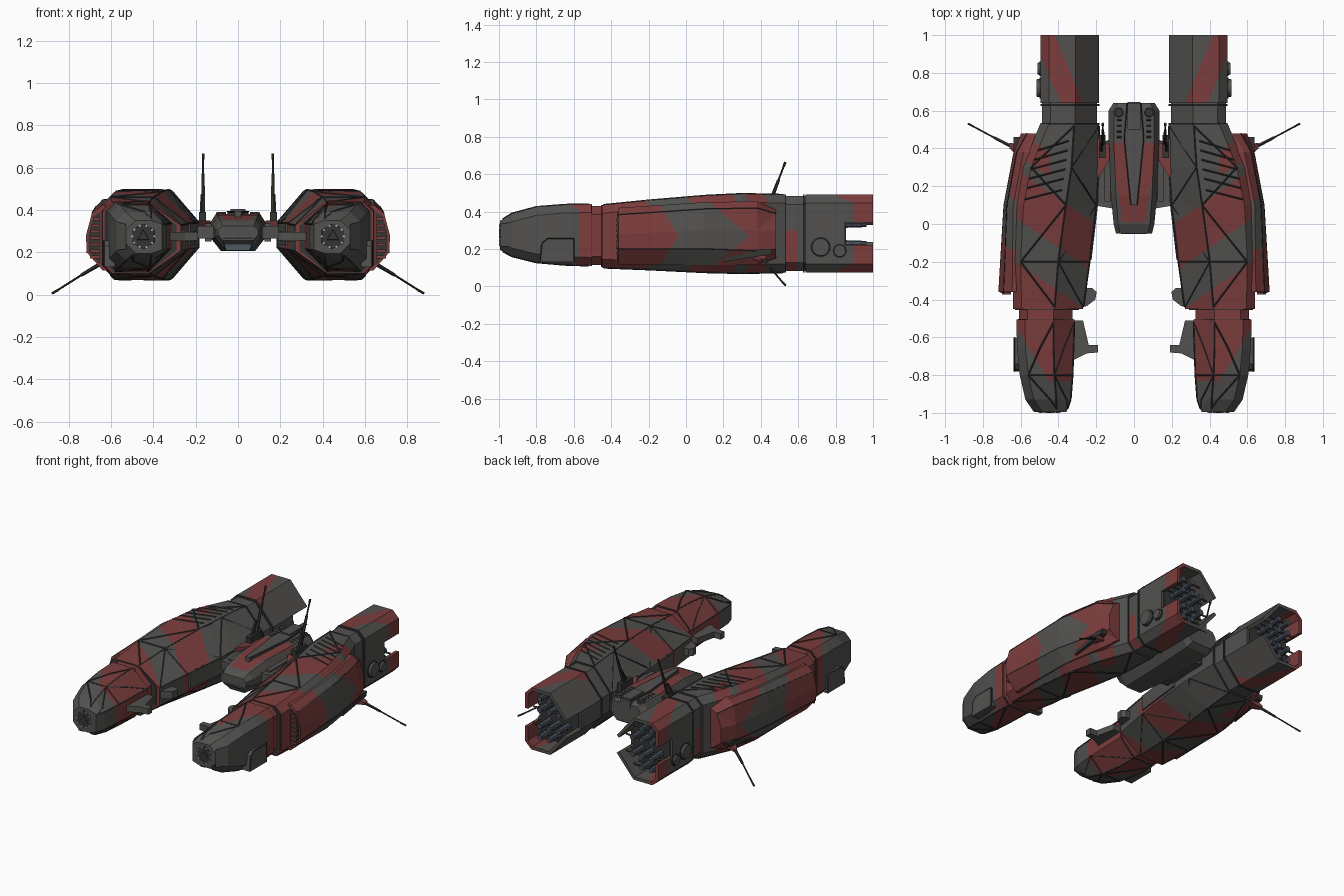
import bpy, bmesh, math
from mathutils import Vector as V, Matrix

if "Cube" in bpy.data.objects:
    bpy.data.objects.remove(bpy.data.objects["Cube"])

def material(name, r, g, b):
    m = bpy.data.materials.new(name)
    m.diffuse_color = (r, g, b, 1)
    m.use_nodes = True
    m.node_tree.nodes["Principled BSDF"].inputs["Base Color"].default_value = m.diffuse_color
    return m

GREY = material("hull grey", .085, .083, .079)
RED = material("faded red", .20, .046, .046)
DARK = material("dark trim", .036, .035, .034)
BLUE = material("window blue", .22, .30, .36)
STEEL = material("engine steel", .062, .078, .105)
LIGHT = material("light studs", .40, .44, .48)

def finish(bm, name, mats, mirror=True, recalc=True):
    if recalc:
        bmesh.ops.recalc_face_normals(bm, faces=bm.faces[:])
    me = bpy.data.meshes.new(name)
    bm.to_mesh(me)
    bm.free()
    ob = bpy.data.objects.new(name, me)
    bpy.context.collection.objects.link(ob)
    for m in mats:
        me.materials.append(m)
    if mirror:
        ob.modifiers.new("mirror", 'MIRROR')
    return ob

def loft(name, rings, mats, cuts=(), rule=None, mirror=True, caps=True, skip=()):
    """Skin rings of 3D points, cut along paint edges, colour faces by rule."""
    bm = bmesh.new()
    vs = [[bm.verts.new(p) for p in r] for r in rings]
    n = len(vs[0])
    for a, b in zip(vs, vs[1:]):
        for i in range(n):
            if i not in skip:
                bm.faces.new((a[i], a[(i+1) % n], b[(i+1) % n], b[i]))
    if caps:
        bm.faces.new(vs[0][::-1])
        bm.faces.new(vs[-1])
    for co, no in cuts:
        bmesh.ops.bisect_plane(bm, geom=bm.verts[:] + bm.edges[:] + bm.faces[:],
                               plane_co=co, plane_no=no)
    if rule:
        for f in bm.faces:
            f.material_index = int(rule(f.calc_center_median()))
    return finish(bm, name, mats, mirror, caps)

def prism(name, pts, lo, hi, mat, axis='z', mirror=True):
    put = {'z': lambda a, b, h: (a, b, h), 'y': lambda a, b, h: (a, h, b),
           'x': lambda a, b, h: (h, a, b)}[axis]
    return loft(name, [[put(a, b, h) for a, b in pts] for h in (lo, hi)], [mat], mirror=mirror)

def rect(a0, a1, b0, b1):
    return [(a0, b0), (a1, b0), (a1, b1), (a0, b1)]

def beam(bm, a, b, r1, r2=None, n=4):
    a, b = V(a), V(b)
    d = b - a
    mat = Matrix.Translation((a + b) / 2) @ d.to_track_quat('Z', 'Y').to_matrix().to_4x4()
    bmesh.ops.create_cone(bm, cap_ends=True, segments=n, radius1=r1,
                          radius2=r1 if r2 is None else r2, depth=d.length, matrix=mat)

def beams(name, items, mat, mirror=True):
    bm = bmesh.new()
    for it in items:
        beam(bm, *it)
    return finish(bm, name, [mat], mirror)

def ring(y, xi, xt, xo, z0, z1, c=.045):
    m = (z0 + z1) / 2
    return [V((x, y, z)) for x, z in (
        (xt, z1), (xo-c, z1), (xo, z1-c), (xo, m+.06), (xo, m-.06),
        (xo, z0+c), (xo-c, z0), (xt, z0), (xi, m-.06), (xi, m+.06))]

def surf(st, k, t, y):
    """Point on strip k of a hull, at fraction t across and position y."""
    for a, b in zip(st, st[1:]):
        if a[0] <= y <= b[0]:
            u = (y - a[0]) / (b[0] - a[0])
            r = ring(*[p + (q - p) * u for p, q in zip(a, b)])
            return r[k].lerp(r[(k+1) % 10], t)

def truss(name, st, ys, strips):
    """Zigzag struts on hull strips, broken at stations so they hug the surface."""
    items = []
    def run(k, t0, y0, t1, y1):
        cuts = [y0] + [s[0] for s in st if y0 < s[0] < y1] + [y1]
        p = [surf(st, k, t0 + (t1-t0)*(y-y0)/(y1-y0), y) for y in cuts]
        items.extend((a, b, .0045) for a, b in zip(p, p[1:]))
    for k in strips:
        for i, (y0, y1) in enumerate(zip(ys, ys[1:])):
            run(k, i % 2, y0, 1 - i % 2, y1)
            run(k, 0, y0, 0, y1)
        items.append((surf(st, k, 0, ys[1]), surf(st, k, 1, ys[1]), .0045))
    beams(name, items, DARK)

# Hull stations: y, inner x, top-edge x, outer x, bottom z, top z
NOSE = [(-.995, .358, .41, .53, .195, .35), (-.93, .335, .41, .575, .16, .39),
        (-.80, .325, .42, .605, .128, .425), (-.65, .32, .425, .62, .115, .437),
        (-.505, .315, .425, .622, .11, .44)]
MID = [(-.45, .27, .42, .64, .10, .435), (-.2, .235, .40, .645, .09, .46), (.1, .20, .36, .63, .075, .485),
       (.3, .187, .33, .59, .07, .495), (.53, .185, .315, .497, .075, .49)]
ENG = (.185, .31, .495, .075, .49)

# Nose, middle hull and the collars between them
loft("nose_hull", [ring(*s) for s in NOSE], [GREY, RED],
     [((.45, -.83, 0), (-1.65, 1, 0)), ((0, -.83, 0), (0, 1, 0)), ((0, -.57, 0), (0, 1, 0))],
     lambda c: c.y > -.57 or (c.y > -.83 and c.y - 1.65*(c.x-.45) > -.83))
loft("front_collar", [ring(y, .325, .425, .61, .115, .43) for y in (-.51, -.44)], [RED])
fm = lambda c: c.y - .7*(c.x - .45)
loft("middle_hull", [ring(*s) for s in MID], [GREY, RED],
     [((.45, f, 0), (-.7, 1, 0)) for f in (-.32, -.09, .17, .25, .38)] + [((.45, 0, 0), (1, 0, 0))],
     lambda c: fm(c) < -.32 or -.09 < fm(c) < .17 or (c.x > .45 and .25 < fm(c) < .38))
loft("rear_collar", [ring(y, .195, .312, .486, .083, .482) for y in (.53, .64)], [GREY, RED],
     [((0, 0, .3), (0, 0, 1)), ((0, .6, 0), (0, 1, 0))], lambda c: c.z < .3 and c.x > .4 and c.y < .6)
for i, y in enumerate((-.512, -.455, .525, .625)):
    s = [(.32, .42, .615, .108, .437), (.29, .42, .63, .103, .434),
         (.182, .31, .495, .073, .492), (.182, .31, .495, .073, .492)][i]
    loft("collar_band_%d" % i, [ring(y, *s), ring(y + .009, *s)], [DARK])

# Engine block and its open, notched exhaust shell
ge = lambda c: .42 < c.x + .42*(1 - c.y) < .54
ecuts = [((g, 1, 0), (1, -.42, 0)) for g in (.42, .54)]
loft("engine_block", [ring(y, *ENG) for y in (.64, .85)], [GREY, RED], ecuts, ge)
shell = loft("exhaust_shell", [ring(y, *ENG) for y in (.85, 1.0)], [GREY, RED], ecuts, ge,
             caps=False, skip=(3, 8))
sol = shell.modifiers.new("wall", 'SOLIDIFY')
sol.thickness, sol.offset = .022, -1
shell.modifiers.move(1, 0)
loft("exhaust_back", [ring(y, .20, .318, .48, .09, .475) for y in (.845, .856)], [DARK])
beams("exhaust_tubes", [((x, .85, z), (x, .965, z), .022, .018, 8)
      for z in (.15, .225, .335, .41) for x in (.275, .345, .415) if x > .3 or .2 < z < .4], STEEL)
beams("exhaust_rails", [((.215 + d, y, z), (.475 - d, y, z), .007)
      for z, d in ((.15, .05), (.225, 0), (.335, 0), (.41, .05)) for y in (.89, .94)], DARK)
beams("side_lugs", [((.48, .72, .21), (.515, .72, .21), .052, .046, 20),
                    ((.48, .822, .19), (.512, .822, .19), .036, .031, 16)], GREY)
beams("side_lug_rims", [((.48, .72, .21), (.500, .72, .21), .055, .055, 20),
                        ((.48, .822, .19), (.500, .822, .19), .039, .039, 16)], DARK)

# Dark lattice frames over the hulls
truss("nose_truss", NOSE, [-.98, -.80, -.52], (0, 9, 7, 6))
truss("middle_truss", MID, [-.44, -.2, .1, .3, .52], (0, 9, 7, 6))
beams("ladder_ribs", [(surf(MID, 0, .15, y), surf(MID, 0, 1, y - .05), .0045)
                      for y in (.18, .24, .29, .34, .39, .44)], DARK)

# Outer armour bulge with chevron paint
def bulge(y, *p):
    return [(x, y, z) for x, z in p]
f1 = lambda c: c.y + .6*abs(c.z - .27)
f2 = lambda c: c.y + 1.2*abs(c.z - .27)
loft("side_armour", [
    bulge(-.36, (.60, .42), (.645, .42), (.69, .385), (.718, .28), (.715, .20), (.64, .115), (.60, .115)),
    bulge(.10, (.60, .45), (.64, .45), (.672, .415), (.69, .30), (.688, .20), (.63, .115), (.60, .115)),
    bulge(.38, (.52, .455), (.585, .455), (.62, .42), (.637, .30), (.635, .19), (.585, .115), (.52, .115)),
    bulge(.48, (.47, .41), (.52, .41), (.565, .39), (.598, .30), (.598, .20), (.53, .15), (.47, .15))],
    [GREY, RED], [((0, f, .27), (0, 1, s)) for f, a in ((-.04, .6), (.34, 1.2)) for s in (a, -a)]
    + [((0, 0, .27), (0, 0, 1))],
    lambda c: f1(c) < -.04 or f2(c) > .34)
beams("armour_seams", [((.69, -.355, .385), (.672, .10, .415), .003), ((.672, .10, .415), (.62, .38, .42), .003),
      ((.62, .38, .42), (.565, .48, .39), .003), ((.715, -.355, .20), (.688, .10, .20), .003),
      ((.688, .10, .20), (.635, .38, .19), .003)], DARK)
prism("armour_vent", [(.65, .14), (.705, .205), (.707, .28), (.682, .37), (.65, .39)], -.366, -.359, DARK, 'y')
for i in range(7):
    z = .17 + i*.03
    prism("vent_slat_%d" % i, rect(.652, .698 - max(0, i-4)*.006, z, z+.014), -.374, -.362, RED, 'y')
prism("antenna_recess", [(.20, .13), (.45, .17), (.46, .20), (.24, .20)], .60, .638, DARK, 'x')
prism("nose_side_panel", [(-.78, .13), (-.60, .13), (-.60, .255), (-.74, .255), (-.77, .23)], .58, .635, GREY, 'x')
beams("nose_panel_frame", [((.634, a, b), (.634, c, d), .003) for a, b, c, d in (
      (-.78, .13, -.77, .23), (-.77, .23, -.74, .255), (-.74, .255, -.60, .255), (-.60, .255, -.60, .13))], DARK)

# Nose emitter
beams("nose_emitter", [((.448, -.98, .275), (.448, -.997, .275), .066, .06, 6),
                       ((.448, -.985, .275), (.448, -1.0, .275), .045, .03, 3)], DARK)
beams("emitter_studs", [((.448 + .052*math.cos(a), -.98, .275 + .052*math.sin(a)),
      (.448 + .052*math.cos(a), -.9995, .275 + .052*math.sin(a)), .006)
      for a in [i*math.pi/5 for i in range(10)]], LIGHT)

# Inner fins and boxes
prism("nose_fin", [(.36, -.51), (.27, -.51), (.24, -.64), (.19, -.64), (.19, -.68), (.25, -.685), (.36, -.74)],
      .255, .295, GREY)
prism("middle_fin", [(.32, -.34), (.22, -.34), (.198, -.36), (.205, -.40), (.25, -.435), (.32, -.445)],
      .25, .30, GREY)
prism("inner_pod", [(.30, -.21), (.225, -.19), (.20, .02), (.185, .15), (.30, .17)], .235, .335, GREY)
beams("inner_pod_ribs", [((.22, y, .336), (.27, y, .336), .006) for y in (-.12, -.06, 0, .06, .12)], DARK)

# Central cockpit body
def body(y, w, b, z0, z1):
    h = z1 - z0
    return [(x, y, z) for x, z in (
        (-w*.78, z1), (w*.78, z1), (w, z1 - h*.28), (w, z0 + h*.4), (b, z0), (-b, z0), (-w, z0 + h*.4), (-w, z1 - h*.28))]
loft("cockpit_body", [body(-.05, .095, .07, .255, .325), body(0, .108, .06, .212, .35), body(.15, .122, .07, .205, .375),
     body(.40, .135, .08, .205, .38), body(.60, .135, .08, .215, .38), body(.64, .11, .07, .24, .365)],
     [GREY, RED], [((0, y, 0), (0, 1, 0)) for y in (.01, .43)] + [((s*.12, .43, 0), (s, -.14, 0)) for s in (1, -1)],
     lambda c: .01 < c.y < .43 and abs(c.x) < .12 - .14*(.43 - c.y) and c.z > .3, mirror=False)
loft("window", [[(-.068, -.053, .268), (.068, -.053, .268), (.068, -.047, .268), (-.068, -.047, .268)],
                [(-.056, -.006, .208), (.056, -.006, .208), (.056, 0, .213), (-.056, 0, .213)]], [BLUE], mirror=False)
prism("top_spine", [(-.035, .645), (.035, .645), (.05, .45), (.015, .10), (-.015, .10), (-.05, .45)],
      .34, .395, GREY, mirror=False)
prism("spine_cap", rect(-.035, .035, .50, .64), .38, .405, GREY, mirror=False)
beams("spine_edges", [((.05, .45, .392), (.015, .10, .392), .004), ((.035, .64, .392), (.05, .45, .392), .004)], DARK)
beams("top_discs", [((.08, .59, .37), (.08, .59, .39), .026, .022, 16)], DARK)
beams("deck_slots", [((.065, y, .381), (.09, y, .381), .005) for y in (.46, .49, .52, .55)], DARK)

# Struts joining the body to the hulls
prism("wing_strut", [(.10, .08), (.22, .10), (.24, .40), (.10, .46)], .265, .325, GREY)
prism("wing_cover", [(.13, .34), (.19, .24), (.22, .36), (.20, .46), (.13, .42)], .32, .35, RED)
prism("strut_joint", rect(.125, .155, .12, .44), .25, .335, GREY)

# Antennas
prism("antenna_mount", rect(.15, .185, .35, .47), .33, .39, DARK)
beams("upper_antenna", [((.165, .42, .37), (.165, .495, .57), .012, .008, 6),
                        ((.165, .495, .57), (.165, .53, .662), .005, .005, 6),
                        ((.165, .522, .64), (.165, .531, .665), .007, .007, 6),
                        ((.172, .38, .37), (.172, .44, .47), .010, .006, 6)], DARK)
beams("lower_antenna", [((.60, .385, .175), (.74, .457, .092), .011, .008, 6),
                        ((.74, .457, .092), (.876, .53, .006), .005, .005, 6),
                        ((.85, .516, .022), (.878, .531, .006), .006, .006, 6)], DARK)
loft("antenna_bracket", [[(.59, .34, .15), (.59, .42, .15), (.59, .42, .20), (.59, .34, .20)],
                         [(.66, .40, .135), (.66, .43, .135), (.66, .43, .15), (.66, .40, .15)]], [RED])
